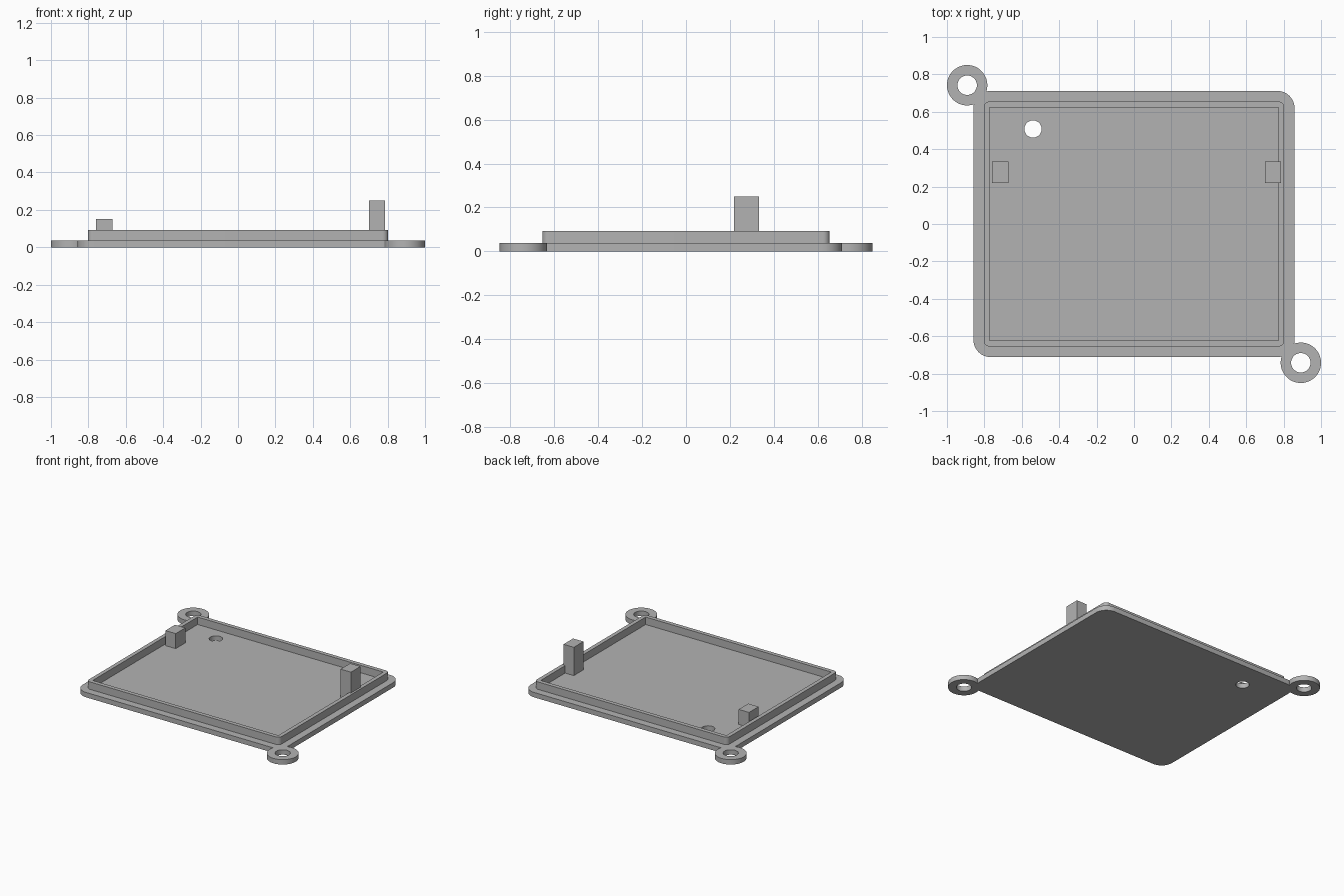
import bpy, bmesh, math

cube = bpy.data.objects.get("Cube")
if cube:
    bpy.data.objects.remove(cube, do_unlink=True)

grey = bpy.data.materials.new("plain grey")
grey.use_nodes = True
grey.diffuse_color = (0.45, 0.45, 0.45, 1)
grey.node_tree.nodes["Principled BSDF"].inputs["Base Color"].default_value = grey.diffuse_color

PLATE_TOP, RIM_TOP = 0.037, 0.093


def rounded_rect(hx, hy, radius, steps=10):
    """Outline of a rectangle with rounded corners, counter-clockwise."""
    points = []
    for i, (sx, sy) in enumerate([(1, 1), (-1, 1), (-1, -1), (1, -1)]):
        for k in range(steps + 1):
            a = math.radians(90) * (i + k / steps)
            points.append((sx * (hx - radius) + radius * math.cos(a),
                           sy * (hy - radius) + radius * math.sin(a)))
    return points


def circle(x, y, radius, steps=48):
    return [(x + radius * math.cos(math.tau * k / steps),
             y + radius * math.sin(math.tau * k / steps)) for k in range(steps)]


def box(x, y, hx, hy):
    return [(x - hx, y - hy), (x + hx, y - hy), (x + hx, y + hy), (x - hx, y + hy)]


def prism(name, outline, z0, z1):
    """Extrude an outline from z0 to z1."""
    bm = bmesh.new()
    low = [bm.verts.new((x, y, z0)) for x, y in outline]
    high = [bm.verts.new((x, y, z1)) for x, y in outline]
    bm.faces.new(low[::-1])
    bm.faces.new(high)
    n = len(outline)
    for i in range(n):
        j = (i + 1) % n
        bm.faces.new((low[i], low[j], high[j], high[i]))
    mesh = bpy.data.meshes.new(name)
    bm.to_mesh(mesh)
    bm.free()
    mesh.materials.append(grey)
    obj = bpy.data.objects.new(name, mesh)
    bpy.context.collection.objects.link(obj)
    return obj


def select(obj):
    bpy.ops.object.select_all(action='DESELECT')
    obj.select_set(True)
    bpy.context.view_layer.objects.active = obj


def combine(target, other, operation):
    """Apply a boolean and discard the operand."""
    mod = target.modifiers.new("boolean", 'BOOLEAN')
    mod.operation, mod.object, mod.solver = operation, other, 'EXACT'
    select(target)
    bpy.ops.object.modifier_apply(modifier=mod.name)
    bpy.data.objects.remove(other, do_unlink=True)


# Base plate with two mounting ears on opposite corners
base = prism("base_plate", rounded_rect(0.858, 0.711, 0.09), 0, PLATE_TOP)
ears = [(-0.892, 0.742), (0.892, -0.742)]
for x, y in ears:
    combine(base, prism("ear", circle(x, y, 0.108), 0, PLATE_TOP), 'UNION')

# Screw holes in the ears and a cable hole in the floor
for x, y, r in [(*ears[0], 0.052), (*ears[1], 0.052), (-0.54, 0.508, 0.046)]:
    combine(base, prism("hole", circle(x, y, r), -0.1, 0.2), 'DIFFERENCE')

# Raised rim with square inner corners
rim = prism("raised_rim", rounded_rect(0.803, 0.655, 0.03), PLATE_TOP, RIM_TOP)
combine(rim, prism("cavity", box(0, 0, 0.773, 0.624), 0, 0.2), 'DIFFERENCE')

# Short and tall posts
posts = [prism("short_post", box(-0.715, 0.276, 0.043, 0.057), PLATE_TOP, 0.15),
         prism("tall_post", box(0.744, 0.276, 0.043, 0.057), PLATE_TOP, 0.25)]

for obj in (base, rim):
    select(obj)
    bpy.ops.object.shade_smooth_by_angle(angle=math.radians(30))
